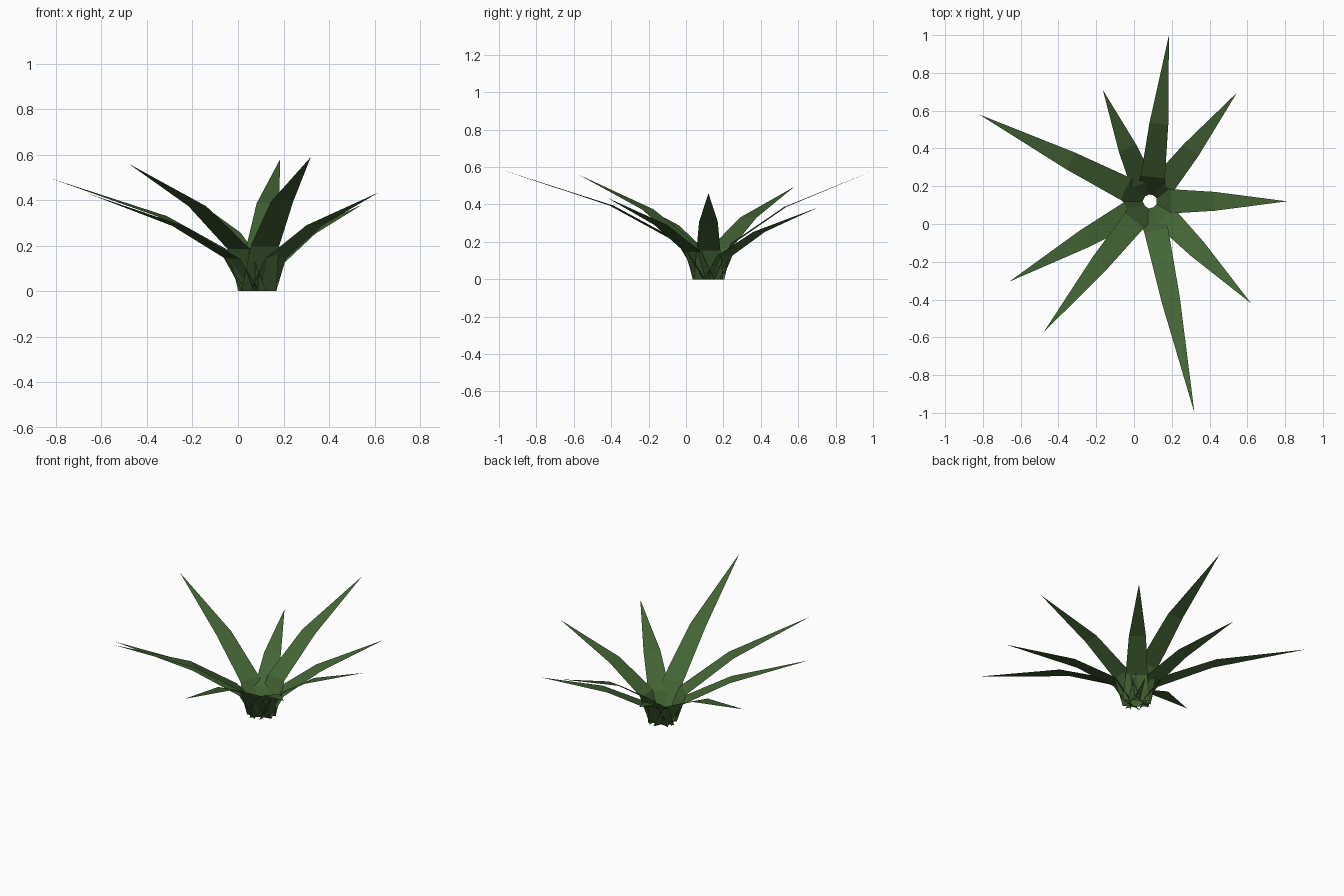
import bpy, bmesh, math
from mathutils import Vector

if "Cube" in bpy.data.objects:
    bpy.data.objects.remove(bpy.data.objects["Cube"])

# single leaf colour
green = bpy.data.materials.new("leaf_green")
green.diffuse_color = (0.057, 0.129, 0.035, 1.0)
green.use_nodes = True
green.node_tree.nodes["Principled BSDF"].inputs["Base Color"].default_value = green.diffuse_color

CROWN = Vector((0.085, 0.12, 0.0))   # centre of the rosette
BASE_R = 0.035                       # small open hole in the middle
HALF_WIDTHS = (0.078, 0.064, 0.05)   # rows from root to upper bend

# tip position of each leaf
TIPS = [
    (0.81, 0.12, 0.46), (0.545, 0.695, 0.38), (0.185, 1.0, 0.58),
    (-0.165, 0.71, 0.385), (-0.82, 0.58, 0.495), (-0.66, -0.305, 0.43),
    (-0.48, -0.575, 0.56), (0.32, -1.0, 0.59), (0.62, -0.42, 0.435),
]


def make_leaf(name, tip):
    """Thin three-segment blade that arches outward and ends in a point."""
    tip = Vector(tip)
    flat = Vector((tip.x - CROWN.x, tip.y - CROWN.y, 0))
    length = flat.length
    out = flat.normalized()
    side = Vector((-out.y, out.x, 0))
    bm = bmesh.new()
    rows = []
    for i, half in enumerate(HALF_WIDTHS):
        t = i / 3
        mid = CROWN + out * (BASE_R + (length - BASE_R) * t * t)
        mid.z = tip.z * t
        rows.append((bm.verts.new(mid - side * half), bm.verts.new(mid + side * half)))
    for (a, b), (c, d) in zip(rows, rows[1:]):
        bm.faces.new((a, c, d, b))
    bm.faces.new((rows[-1][0], bm.verts.new(tip), rows[-1][1]))
    mesh = bpy.data.meshes.new(name)
    bm.to_mesh(mesh)
    bm.free()
    mesh.materials.append(green)
    bpy.context.collection.objects.link(bpy.data.objects.new(name, mesh))


for n, tip in enumerate(TIPS, 1):
    make_leaf(f"leaf_{n}", tip)
